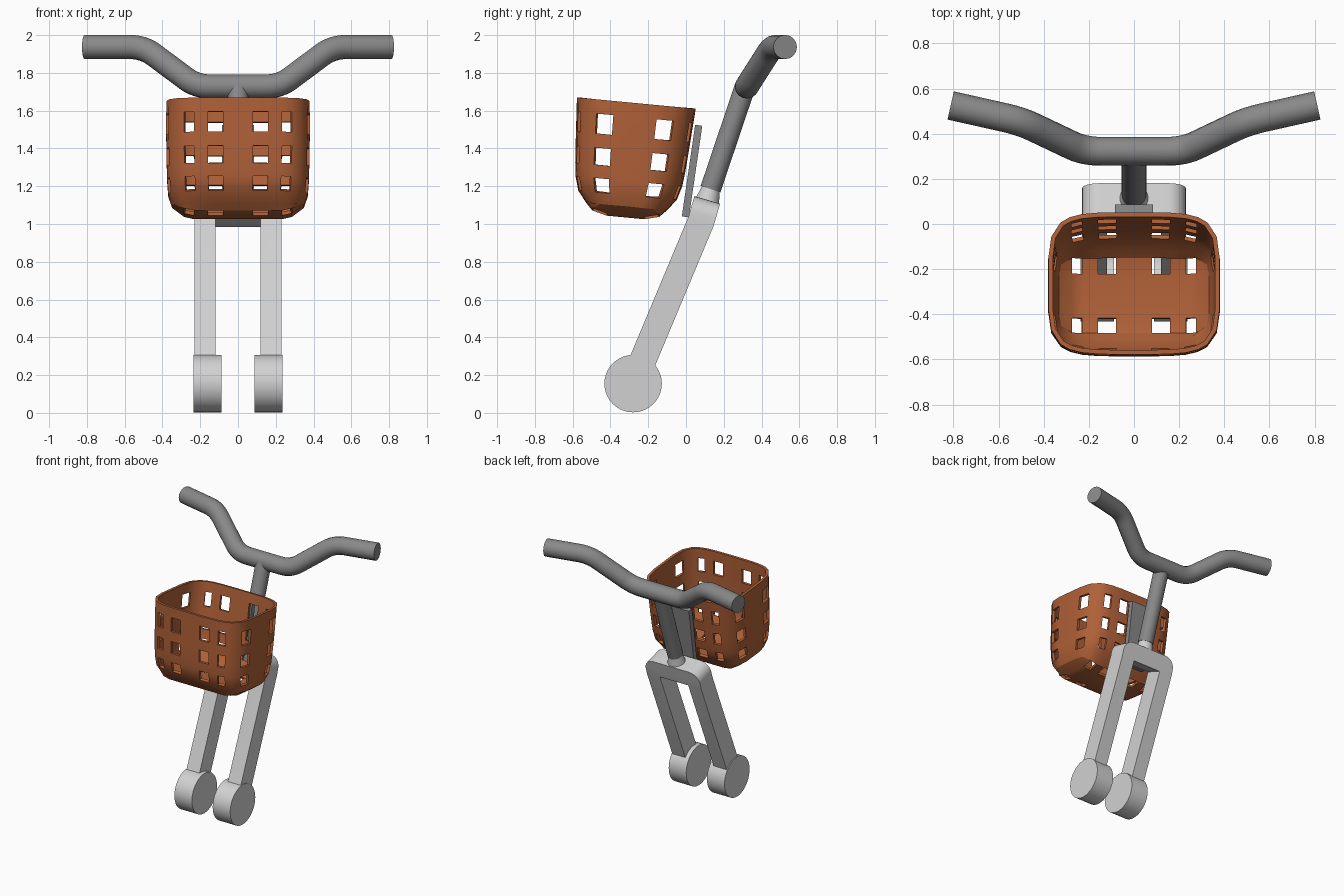
import bpy, bmesh, math
from mathutils import Vector, Matrix

if "Cube" in bpy.data.objects:
    bpy.data.objects.remove(bpy.data.objects["Cube"])


def material(name, col):
    m = bpy.data.materials.new(name)
    m.diffuse_color = (*col, 1)
    m.use_nodes = True
    m.node_tree.nodes["Principled BSDF"].inputs["Base Color"].default_value = m.diffuse_color
    return m


DARK = material("dark grey", (0.25, 0.25, 0.25))
LIGHT = material("light grey", (0.64, 0.64, 0.64))
ORANGE = material("burnt orange", (0.43, 0.118, 0.039))


def activate(ob):
    bpy.ops.object.select_all(action='DESELECT')
    ob.select_set(True)
    bpy.context.view_layer.objects.active = ob


def finish(name, bm, mat, angle=35):
    bmesh.ops.recalc_face_normals(bm, faces=bm.faces[:])
    me = bpy.data.meshes.new(name)
    bm.to_mesh(me)
    bm.free()
    me.materials.append(mat)
    ob = bpy.data.objects.new(name, me)
    bpy.context.collection.objects.link(ob)
    activate(ob)
    bpy.ops.object.shade_smooth_by_angle(angle=math.radians(angle))
    return ob


def rod(name, p, q, r1, r2, mat, sides=32):
    p, q = Vector(p), Vector(q)
    bm = bmesh.new()
    rot = (q - p).to_track_quat('Z', 'Y').to_matrix().to_4x4()
    bmesh.ops.create_cone(bm, cap_ends=True, segments=sides, radius1=r1, radius2=r2,
                          depth=(q - p).length, matrix=Matrix.Translation((p + q) / 2) @ rot)
    return finish(name, bm, mat)


# Handlebar: bent tube with rounded corners
def fillet(pts, r, n=6):
    pts = [Vector(p) for p in pts]
    out = [pts[0]]
    for a, b, c in zip(pts, pts[1:], pts[2:]):
        s, e = b + (a - b).normalized() * r, b + (c - b).normalized() * r
        out += [s.lerp(b, i / n).lerp(b.lerp(e, i / n), i / n) for i in range(n + 1)]
    return out + [pts[-1]]


half = [(0.812, 0.525, 1.937), (0.5, 0.455, 1.937), (0.22, 0.322, 1.728)]
path = fillet([(-x, y, z) for x, y, z in half] + half[::-1], 0.075)
cu = bpy.data.curves.new("handlebar", 'CURVE')
cu.dimensions = '3D'
cu.bevel_depth = 0.064
cu.bevel_resolution = 6
cu.use_fill_caps = True
sp = cu.splines.new('POLY')
sp.points.add(len(path) - 1)
for pt, co in zip(sp.points, path):
    pt.co = (*co, 1)
bar = bpy.data.objects.new("handlebar", cu)
bpy.context.collection.objects.link(bar)
cu.materials.append(DARK)
activate(bar)
bpy.ops.object.convert(target='MESH')
bpy.ops.object.shade_smooth_by_angle(angle=math.radians(35))

# Stem and its neck on the fork
rod("stem", (0, 0.13, 1.185), (0, 0.313, 1.728), 0.055, 0.055, DARK)
rod("stem_neck", (0, 0.11, 1.11), (0, 0.137, 1.205), 0.066, 0.045, LIGHT)

# Fork: upside-down U, slightly bent at the crown
AXLE = Vector((-0.28, 0.155))
JOINT, TOP, OUT, INN, R, HALF = 0.93, 1.05, 0.23, 0.12, 0.08, 0.071
corner = [(OUT - R + R * math.cos(a), TOP - R + R * math.sin(a))
          for a in (math.pi / 2 * i / 6 for i in range(7))]
crown = [(INN, JOINT), (OUT, JOINT)] + corner
crown += [(-x, s) for x, s in crown[::-1]]
legs = [[(k * INN, 0), (k * OUT, 0), (k * OUT, JOINT), (k * INN, JOINT)] for k in (1, -1)]
bm = bmesh.new()
for poly in [crown] + legs:
    bm.faces.new([bm.verts.new((x, -HALF, s)) for x, s in poly])
bmesh.ops.remove_doubles(bm, verts=bm.verts[:], dist=1e-5)
bmesh.ops.recalc_face_normals(bm, faces=bm.faces[:])
ext = bmesh.ops.extrude_face_region(bm, geom=bm.faces[:], use_keep_orig=True)
bmesh.ops.translate(bm, vec=(0, 2 * HALF, 0),
                    verts=[g for g in ext["geom"] if isinstance(g, bmesh.types.BMVert)])
low, high = Vector((0.386, 0.922)), Vector((0.28, 0.96))
for v in bm.verts:
    x, t, s = v.co
    d = low if s < JOINT + 1e-4 else high
    c = AXLE + low * min(s, JOINT) + high * max(s - JOINT, 0) + Vector((d.y, -d.x)) * t
    v.co = (x, c.x, c.y)
finish("fork", bm, LIGHT, 30)

# Round hubs at the feet
for k, side in ((1, "right"), (-1, "left")):
    rod("hub_" + side, (k * 0.088, *AXLE), (k * 0.236, *AXLE), 0.152, 0.152, LIGHT, 40)

# Basket mounting plate
bm = bmesh.new()
bmesh.ops.create_cube(bm, size=1, matrix=Matrix.Translation((0, 0.032, 1.28))
                      @ Matrix.Rotation(-0.145, 4, 'X') @ Matrix.Diagonal((0.17, 0.038, 0.49, 1)))
finish("basket_bracket", bm, DARK)

# Basket: box grid wrapped on a rounded outline, hole faces left out
N = 4.5
C = 0.5 ** (1 / N)
U = [-C, -0.75, -0.61, -0.42, -0.21, 0.21, 0.42, 0.61, 0.75, C]
V = [-C, -0.66, -0.37, 0.37, 0.66, C]
U_HOLES, V_HOLES = (1, 3, 5, 7), (1, 3)
RINGS = [(0, .380, .316), (.075, .381, .311), (.18, .381, .304), (.255, .380, .299),
         (.345, .378, .292), (.415, .376, .284), (.49, .370, .262), (.55, .350, .215)]


def other(a):
    return (1 - abs(a) ** N) ** (1 / N)


# perimeter entries: outline point, grid index, whether the next panel has a hole
per = [(u, -other(u), (i, 0), i in U_HOLES) for i, u in enumerate(U[:-1])]
per += [(other(v), v, (9, j), j in V_HOLES) for j, v in enumerate(V[:-1])]
per += [(U[i], other(U[i]), (i, 5), i - 1 in U_HOLES) for i in range(9, 0, -1)]
per += [(-other(V[j]), V[j], (0, j), j - 1 in V_HOLES) for j in range(5, 0, -1)]

bm = bmesh.new()
rings = [[bm.verts.new((x * hx, y * hy, -d)) for x, y, _, _ in per] for d, hx, hy in RINGS]
n = len(per)
for r in range(len(rings) - 1):
    for i in range(n):
        if not (per[i][3] and r in (1, 3, 5)):
            j = (i + 1) % n
            bm.faces.new((rings[r][i], rings[r][j], rings[r + 1][j], rings[r + 1][i]))
grid = {p[2]: v for p, v in zip(per, rings[-1])}
for i in range(1, 9):
    for j in range(1, 5):
        edge = (i in (1, 8)) * 0.012 + (j in (1, 4)) * 0.02
        grid[i, j] = bm.verts.new((U[i] * 0.38, V[j] * 0.27, -0.608 + edge))
for i in range(9):
    for j in range(5):
        if not (i in U_HOLES and j in V_HOLES):
            bm.faces.new((grid[i, j], grid[i + 1, j], grid[i + 1, j + 1], grid[i, j + 1]))
bmesh.ops.transform(bm, verts=bm.verts[:], matrix=Matrix.Translation((0, -0.263, 1.64))
                    @ Matrix.Rotation(-0.095, 4, 'X'))
# make the shell normals point outward before thickening
bmesh.ops.recalc_face_normals(bm, faces=bm.faces[:])
basket = finish("basket", bm, ORANGE, 30)
if min(basket.data.polygons, key=lambda p: p.center.z).normal.z > 0:
    basket.data.flip_normals()
sol = basket.modifiers.new("thickness", 'SOLIDIFY')
sol.thickness = 0.02
sol.offset = -1
activate(basket)
bpy.ops.object.modifier_apply(modifier=sol.name)
bpy.ops.object.shade_smooth_by_angle(angle=math.radians(30))
